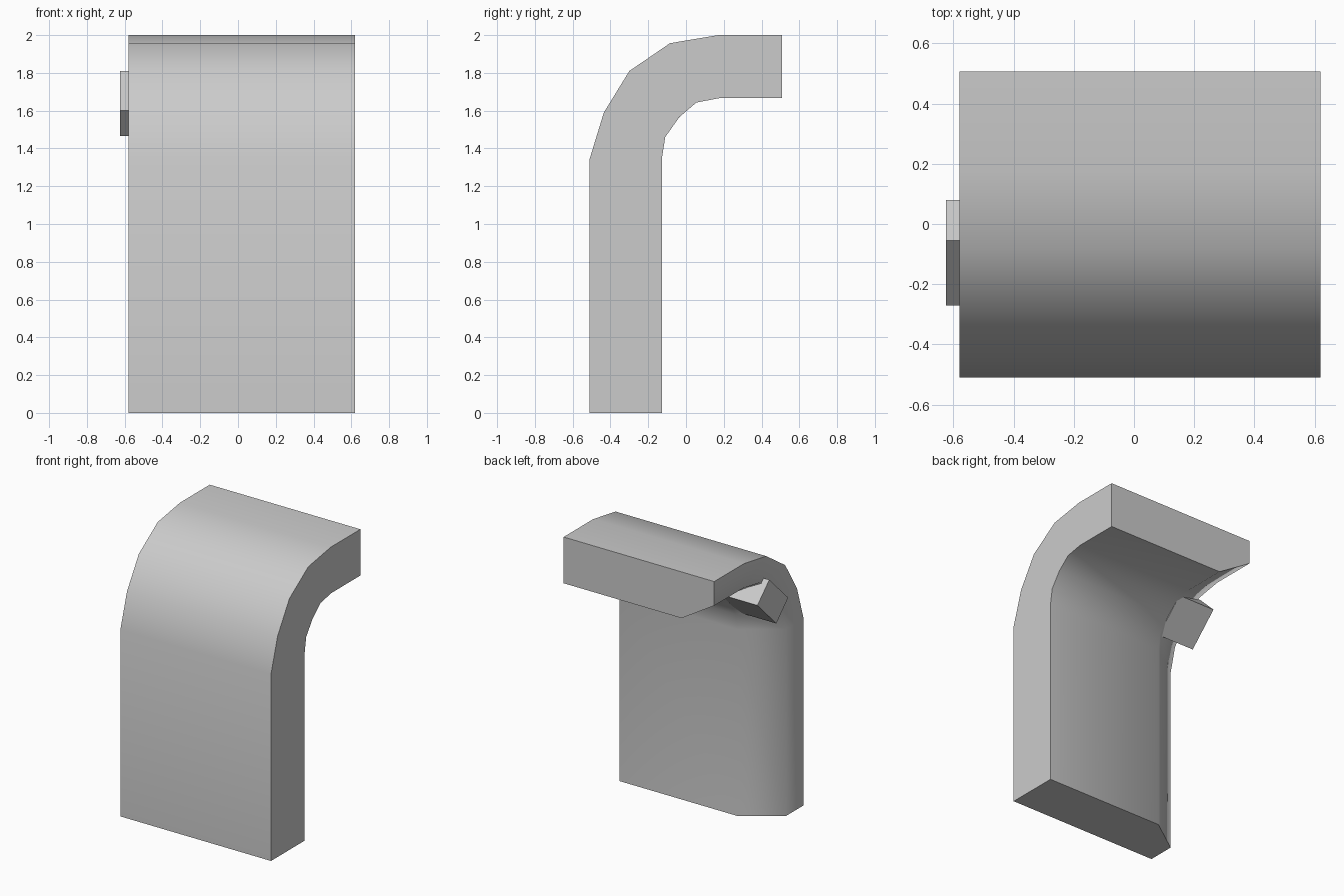
import bpy
import bmesh

default = bpy.data.objects.get("Cube")
if default:
    bpy.data.objects.remove(default, do_unlink=True)

# One plain grey for everything
grey = bpy.data.materials.new("plain_grey")
grey.use_nodes = True
grey.diffuse_color = (0.6, 0.6, 0.6, 1)
grey.node_tree.nodes["Principled BSDF"].inputs["Base Color"].default_value = (0.6, 0.6, 0.6, 1)


def loft(name, sections):
    """Skin matching cross-sections with quads and cap both ends."""
    bm = bmesh.new()
    rings = [[bm.verts.new(p) for p in section] for section in sections]
    for a, b in zip(rings, rings[1:]):
        for i in range(len(a)):
            j = (i + 1) % len(a)
            bm.faces.new((a[i], a[j], b[j], b[i]))
    bm.faces.new(rings[0])
    bm.faces.new(rings[-1])
    bmesh.ops.recalc_face_normals(bm, faces=bm.faces)
    mesh = bpy.data.meshes.new(name)
    bm.to_mesh(mesh)
    bm.free()
    mesh.materials.append(grey)
    obj = bpy.data.objects.new(name, mesh)
    bpy.context.collection.objects.link(obj)
    return obj


# Curved slab: outer and inner profiles (y, z), with one inner side chamfered
LEFT, RIGHT, CHAMFER = 0.62, -0.58, -0.32
outer = [(-0.51, 0), (-0.51, 1.345), (-0.435, 1.59), (-0.30, 1.81),
         (-0.085, 1.957), (0.17, 2.0), (0.507, 2.0)]
inner = [(-0.128, 0), (-0.128, 1.345), (-0.11, 1.46), (-0.036, 1.565),
         (0.055, 1.643), (0.18, 1.667), (0.507, 1.667)]


def slab_section(o, i):
    mid = [a + (b - a) * 0.52 for a, b in zip(o, i)]
    return [(LEFT, *o), (RIGHT, *o), (RIGHT, *mid), (CHAMFER, *i), (LEFT, *i)]


slab = loft("curved_slab", [slab_section(o, i) for o, i in zip(outer, inner)])
bpy.ops.object.select_all(action="DESELECT")
slab.select_set(True)
bpy.context.view_layer.objects.active = slab
bpy.ops.object.shade_smooth_by_angle(angle=1.05)

# Tilted peg poking out of the chamfered side
peg = [(-0.27, 1.60), (-0.055, 1.81), (0.08, 1.677), (-0.135, 1.465)]
loft("side_peg", [[(x, *p) for p in peg] for x in (-0.625, -0.33)])
